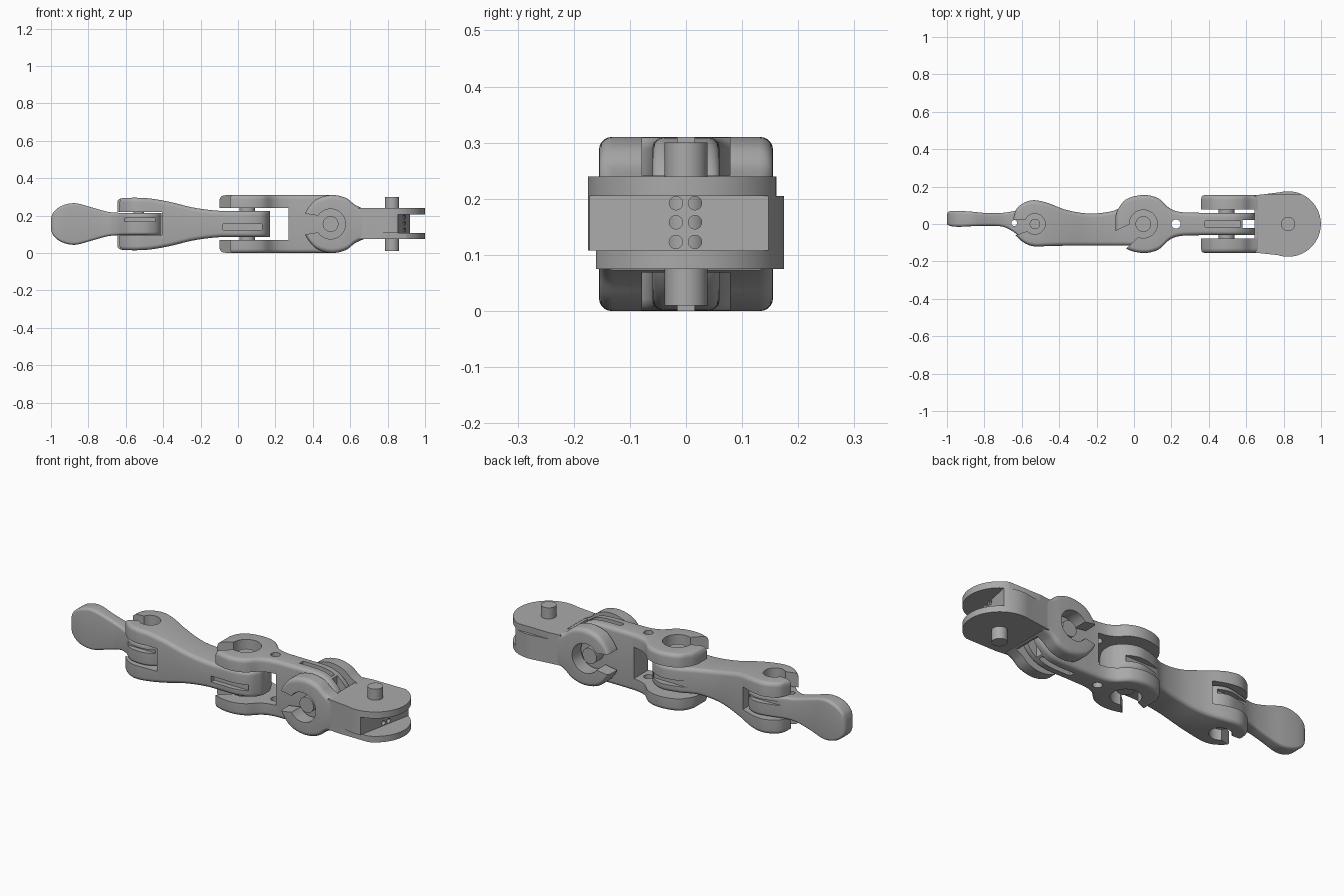
import bpy, bmesh
from math import sin, cos, pi, radians
from mathutils import Vector

if "Cube" in bpy.data.objects:
    bpy.data.objects.remove(bpy.data.objects["Cube"])

MID = 0.155  # height of the centre line

grey = bpy.data.materials.new("plain grey")
grey.use_nodes = True
grey.diffuse_color = (0.4, 0.4, 0.4, 1)
grey.node_tree.nodes["Principled BSDF"].inputs["Base Color"].default_value = (0.4, 0.4, 0.4, 1)


def finish(name, bm):
    bmesh.ops.recalc_face_normals(bm, faces=bm.faces)
    mesh = bpy.data.meshes.new(name)
    bm.to_mesh(mesh)
    bm.free()
    mesh.materials.append(grey)
    ob = bpy.data.objects.new(name, mesh)
    bpy.context.collection.objects.link(ob)
    return ob


def prism(name, outline, axis, lo, hi):
    """Extrude a flat outline along an axis."""
    place = {"X": lambda u, v, w: (w, u, v),
             "Y": lambda u, v, w: (u, w, v),
             "Z": lambda u, v, w: (u, v, w)}[axis]
    bm = bmesh.new()
    rings = [[bm.verts.new(place(u, v, w)) for u, v in outline] for w in (lo, hi)]
    for ring in rings:
        bm.faces.new(ring)
    for i in range(len(outline)):
        a, b = i - 1, i
        bm.faces.new((rings[0][a], rings[0][b], rings[1][b], rings[1][a]))
    return finish(name, bm)


def circle(u, v, r, n=48, start=0, end=2 * pi):
    return [(u + r * cos(start + (end - start) * i / n),
             v + r * sin(start + (end - start) * i / n)) for i in range(n)]


def box(x0, x1, y0, y1, z0, z1):
    return prism("cutter", [(x0, y0), (x1, y0), (x1, y1), (x0, y1)], "Z", z0, z1)


def smooth_rows(rows, steps=6):
    """Spline through the key sections."""
    pts = [Vector(r) for r in rows]
    pts = [pts[0]] + pts + [pts[-1]]
    out = []
    for p0, p1, p2, p3 in zip(pts, pts[1:], pts[2:], pts[3:]):
        for i in range(steps):
            t = i / steps
            out.append(0.5 * (2 * p1 + (p2 - p0) * t + (2 * p0 - 5 * p1 + 4 * p2 - p3) * t ** 2
                              + (3 * p1 - p0 - 3 * p2 + p3) * t ** 3))
    return out + [pts[-1]]


def loft(name, rows, radius):
    """Rounded-rectangle sections along x: (x, y low, y high, half height)."""
    bm = bmesh.new()
    rings = []
    for x, y0, y1, h in smooth_rows(rows):
        cy, w = (y0 + y1) / 2, (y1 - y0) / 2
        r = min(radius, w * 0.9, h * 0.9)
        ring = []
        for k, (sy, sz) in enumerate(((1, 1), (-1, 1), (-1, -1), (1, -1))):
            for j in range(6):
                a = (k + j / 5) * pi / 2
                ring.append(bm.verts.new((x, cy + sy * (w - r) + r * cos(a),
                                          MID + sz * (h - r) + r * sin(a))))
        rings.append(ring)
    bm.faces.new(rings[0])
    bm.faces.new(rings[-1])
    for a, b in zip(rings, rings[1:]):
        for i in range(len(a)):
            bm.faces.new((a[i - 1], a[i], b[i], b[i - 1]))
    return finish(name, bm)


def cut(ob, cutters):
    for c in cutters:
        c.hide_render = True
        mod = ob.modifiers.new("cut", "BOOLEAN")
        mod.operation, mod.solver, mod.object = "DIFFERENCE", "EXACT", c
    bpy.context.view_layer.update()
    mesh = bpy.data.meshes.new_from_object(
        ob.evaluated_get(bpy.context.evaluated_depsgraph_get()))
    ob.modifiers.clear()
    ob.data = mesh
    for c in cutters:
        bpy.data.objects.remove(c)


def socket(u, v, r, angle, axis):
    """Cutters for an open C-shaped joint seat."""
    d = Vector((cos(angle), sin(angle)))
    s = Vector((-d.y, d.x))
    near, far = r * 0.48, r * 0.8
    c = Vector((u, v))
    wedge = [c + s * near * 0.9, c + d * r * 2.4 + s * far,
             c + d * r * 2.4 - s * far, c - s * near * 0.9]
    return [prism("cutter", circle(u, v, r), axis, -1, 1),
            prism("cutter", [tuple(p) for p in wedge], axis, -1, 1)]


def mirrored(rows):
    return [(x, -w, w, h) for x, w, h in rows]


# Finger tip: round paddle, neck and tongue
tip = loft("tip_link", [
    (-1, 0, .055, .03), (-.985, -.01, .068, .065), (-.94, -.015, .07, .098),
    (-.87, -.012, .066, .111), (-.78, -.01, .058, .088), (-.7, -.015, .06, .066),
    (-.64, -.045, .07, .06), (-.58, -.095, .09, .058), (-.5, -.105, .105, .058),
    (-.44, -.08, .085, .058), (-.41, -.04, .045, .058)], .015)
cut(tip, [prism("cutter", circle(-.64, .005, .016, 24), "Z", -1, 1),
          box(-.65, -.44, -.2, -.075, .168, .188), box(-.65, -.44, .075, .2, .168, .188)])

# Middle link: fork at the tip end, tongue at the other
middle = loft("middle_link", [
    (-.645, -.04, .035, .125), (-.625, -.07, .085, .137), (-.58, -.105, .117, .14),
    (-.53, -.12, .127, .14), (-.46, -.118, .112, .135), (-.36, -.116, .075, .117),
    (-.24, -.116, .056, .088), (-.12, -.116, .068, .072), (-.03, -.116, .105, .07),
    (.06, -.116, .122, .07), (.13, -.095, .095, .07), (.165, -.05, .05, .07),
    (.172, -.02, .02, .065)], .022)
cut(middle, [box(-1, -.405, -1, 1, .095, .218),
             box(-.08, .13, -.2, -.09, .124, .156), box(-.08, .13, .09, .2, .124, .156)]
    + socket(-.53, 0, .055, radians(190), "Z"))

# Near link: fork with a round knuckle, upright tongue
near = loft("near_link", mirrored([
    (-.1, .04, .13), (-.085, .08, .15), (-.04, .133, .155), (.05, .155, .155),
    (.13, .137, .155), (.19, .085, .155), (.25, .064, .155), (.36, .06, .155),
    (.5, .06, .153), (.57, .06, .133), (.625, .06, .085), (.648, .06, .03)]), .022)
cut(near, [box(-1, .27, -1, 1, .07, .24), box(.58, 1, -.022, .022, -1, 1),
           box(.38, .57, -.015, .015, .27, 1), box(.38, .57, -.015, .015, -1, .04),
           prism("cutter", circle(.225, 0, .024, 24), "Z", -1, 1)]
    + socket(.05, 0, .075, radians(215), "Z"))

# Fork of the base, turned a quarter round
fork = loft("base_fork", mirrored([
    (.352, .145, .03), (.368, .153, .075), (.42, .155, .133), (.5, .155, .155),
    (.575, .155, .14), (.625, .155, .103), (.67, .155, .082)]), .025)
cut(fork, [box(0, .66, -.078, .078, -1, 1)] + socket(.495, MID, .08, pi, "Y"))

# Base: round plates with a slanted slot and six small holes
outline = [(.645, -.153)] + circle(.824, 0, .175, 48, -pi * .6, pi * .6) + [(.645, .153)]
base = prism("base_block", outline, "Z", .075, .24)
slot = [(.85, -.2), (1.1, -.2), (1.1, .2), (.85, .2), (.92, .15), (.855, -.17)]
cut(base, [prism("cutter", slot, "Z", .108, .205),
           box(.71, 1.1, .16, .3, .205, .3), box(.71, 1.1, -.3, -.16, 0, .108)]
    + [prism("cutter", circle(y, z, .012, 16), "X", .84, .96)
       for y in (-.018, .016) for z in (.123, .158, .192)])

# Joint pins
pins = [prism("tip_pin", circle(-.53, 0, .028), "Z", .055, .255),
        prism("middle_pin", circle(.05, 0, .042), "Z", .035, .275),
        prism("near_pin", circle(.495, MID, .042), "Y", -.12, .12),
        prism("base_pin", circle(.824, 0, .038), "Z", .01, .3)]

# Smooth shading with sharp edges kept
for ob in [tip, middle, near, fork, base] + pins:
    bpy.ops.object.select_all(action="DESELECT")
    ob.select_set(True)
    bpy.context.view_layer.objects.active = ob
    bpy.ops.object.shade_smooth_by_angle(angle=radians(35))
